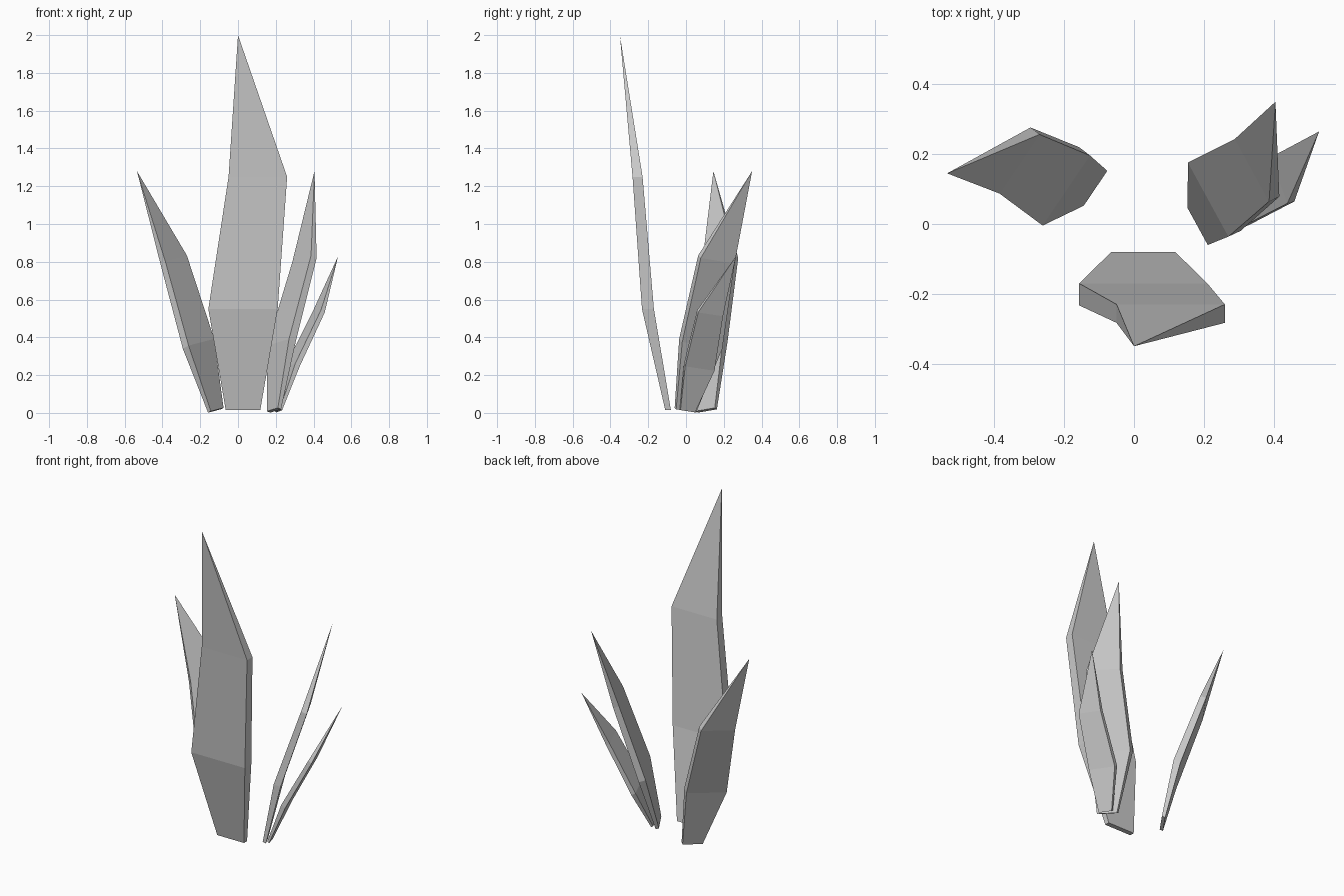
import bpy, bmesh
from mathutils import Vector, Matrix

if "Cube" in bpy.data.objects:
    bpy.data.objects.remove(bpy.data.objects["Cube"])

# Shared blade profile: left x, right x, front y, back y, z for each ring
RINGS = [(-0.065, 0.118, -0.11, -0.08, 0.015),
         (-0.157, 0.21, -0.233, -0.17, 0.55),
         (-0.05, 0.26, -0.283, -0.23, 1.25)]
TIP = Vector((0, -0.35, 2.0))
BASE = Vector((0.027, -0.11, 0.015))


def frame(base, tip, width):
    """Orthonormal axes from the base-to-tip line and the width direction."""
    a = (tip - base).normalized()
    w = (width - a * width.dot(a)).normalized()
    return Matrix((w, a.cross(w), a)).transposed()


def blade(name, base, tip, width):
    base, tip, width = Vector(base), Vector(tip), Vector(width)
    size = (tip - base).length / (TIP - BASE).length
    rot = frame(base, tip, width) @ frame(BASE, TIP, Vector((1, 0, 0))).transposed()
    bm = bmesh.new()

    def add(p):
        return bm.verts.new(base + rot @ (Vector(p) - BASE) * size)

    rings = [[add(p) for p in ((l, f, z), (r, f, z), (r, b, z), (l, b, z))]
             for l, r, f, b, z in RINGS]
    point = add(TIP)
    bm.faces.new(rings[0][::-1])
    for i in range(4):
        j = (i + 1) % 4
        for lo, hi in zip(rings, rings[1:]):
            bm.faces.new((lo[i], lo[j], hi[j], hi[i]))
        bm.faces.new((rings[-1][i], rings[-1][j], point))
    bmesh.ops.recalc_face_normals(bm, faces=bm.faces)
    mesh = bpy.data.meshes.new(name)
    bm.to_mesh(mesh)
    bm.free()
    bpy.context.collection.objects.link(bpy.data.objects.new(name, mesh))


# Tall front blade, then the shorter blades leaning outward
blade("tall_front_blade", BASE, TIP, (1, 0, 0))
blade("left_blade", (-0.11, 0.1025, 0.018), (-0.535, 0.145, 1.28), (0.135, 0.2, 0.036))
blade("right_blade", (0.1825, -0.0075, 0.018), (0.405, 0.35, 1.28), (0.115, -0.21, 0.036))
blade("small_right_blade", (0.208, 0.006, 0.016), (0.53, 0.265, 0.83), (0.06, -0.16, 0.024))
